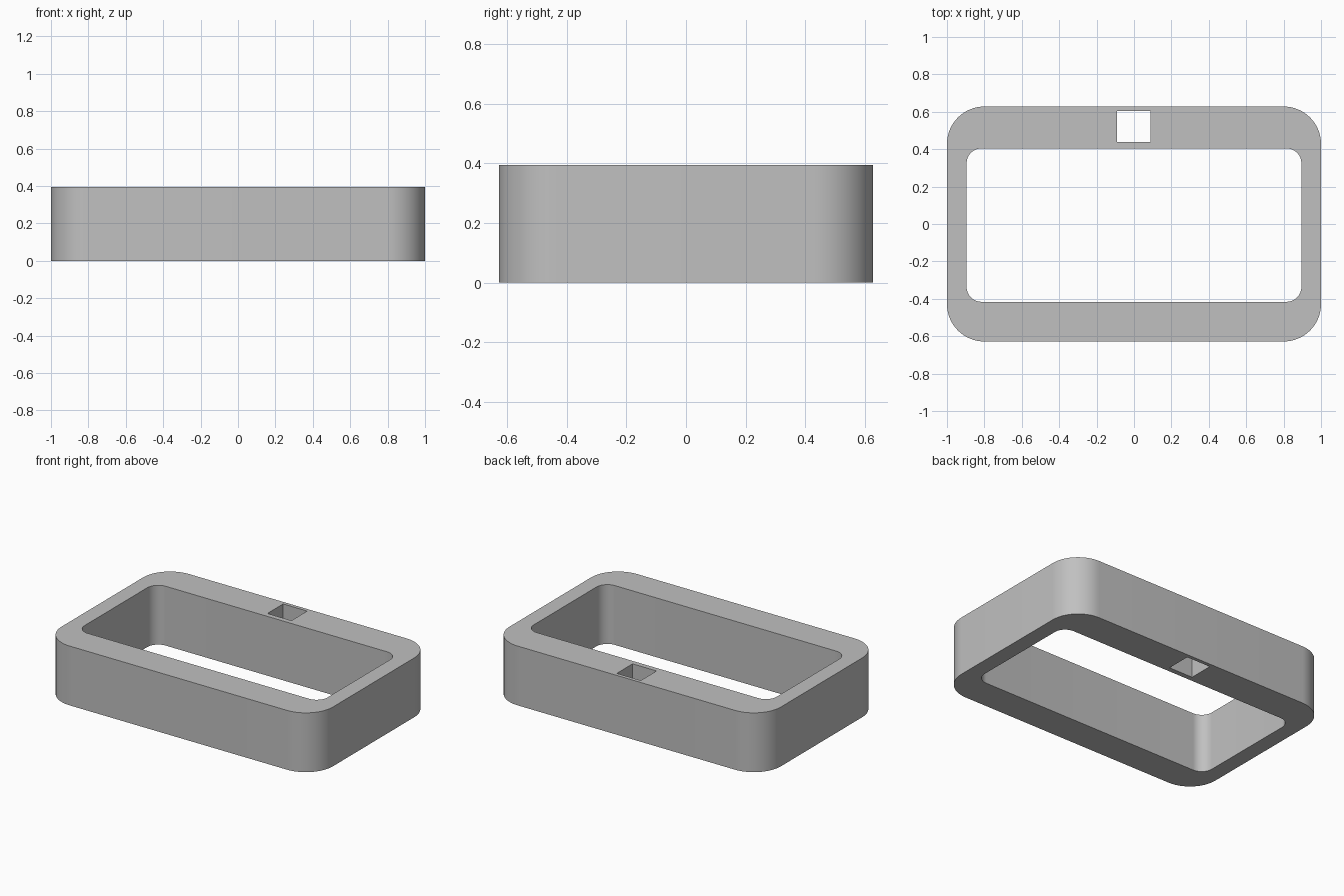
import bpy, bmesh
from math import pi, sin, cos, radians

HEIGHT = 0.395

if "Cube" in bpy.data.objects:
    bpy.data.objects.remove(bpy.data.objects["Cube"], do_unlink=True)

grey = bpy.data.materials.new("plain grey")
grey.use_nodes = True
colour = (0.53, 0.53, 0.53, 1)
grey.diffuse_color = colour
grey.node_tree.nodes["Principled BSDF"].inputs["Base Color"].default_value = colour


def rounded_prism(name, x0, x1, y0, y1, z0, z1, radius=0, steps=16):
    """Upright prism with a rounded rectangle outline."""
    corners = [(x1 - radius, y1 - radius), (x0 + radius, y1 - radius),
               (x0 + radius, y0 + radius), (x1 - radius, y0 + radius)]
    bm = bmesh.new()
    outline = []
    for i, (cx, cy) in enumerate(corners):
        for s in range(steps + 1 if radius else 1):
            a = pi / 2 * (i + s / steps)
            outline.append(bm.verts.new((cx + radius * cos(a), cy + radius * sin(a), z0)))
    base = bm.faces.new(outline)
    top = bmesh.ops.extrude_face_region(bm, geom=[base])["geom"]
    bmesh.ops.translate(bm, vec=(0, 0, z1 - z0),
                        verts=[v for v in top if isinstance(v, bmesh.types.BMVert)])
    bmesh.ops.recalc_face_normals(bm, faces=bm.faces)
    mesh = bpy.data.meshes.new(name)
    bm.to_mesh(mesh)
    bm.free()
    mesh.materials.append(grey)
    obj = bpy.data.objects.new(name, mesh)
    bpy.context.collection.objects.link(obj)
    return obj


# Outer frame body
frame = rounded_prism("frame", -1, 1, -0.628, 0.628, 0, HEIGHT, 0.2)

# Large central opening and small square slot, both right through
cutters = [
    rounded_prism("opening_cutter", -0.895, 0.895, -0.416, 0.404, -0.1, HEIGHT + 0.1, 0.08),
    rounded_prism("slot_cutter", -0.09, 0.087, 0.438, 0.604, -0.1, HEIGHT + 0.1),
]
bpy.ops.object.select_all(action="DESELECT")
frame.select_set(True)
bpy.context.view_layer.objects.active = frame
for cutter in cutters:
    mod = frame.modifiers.new(cutter.name, "BOOLEAN")
    mod.operation = "DIFFERENCE"
    mod.solver = "EXACT"
    mod.object = cutter
    bpy.ops.object.modifier_apply(modifier=mod.name)
    bpy.data.objects.remove(cutter, do_unlink=True)

# Smooth corners with crisp rims
bpy.ops.object.shade_smooth_by_angle(angle=radians(30))
